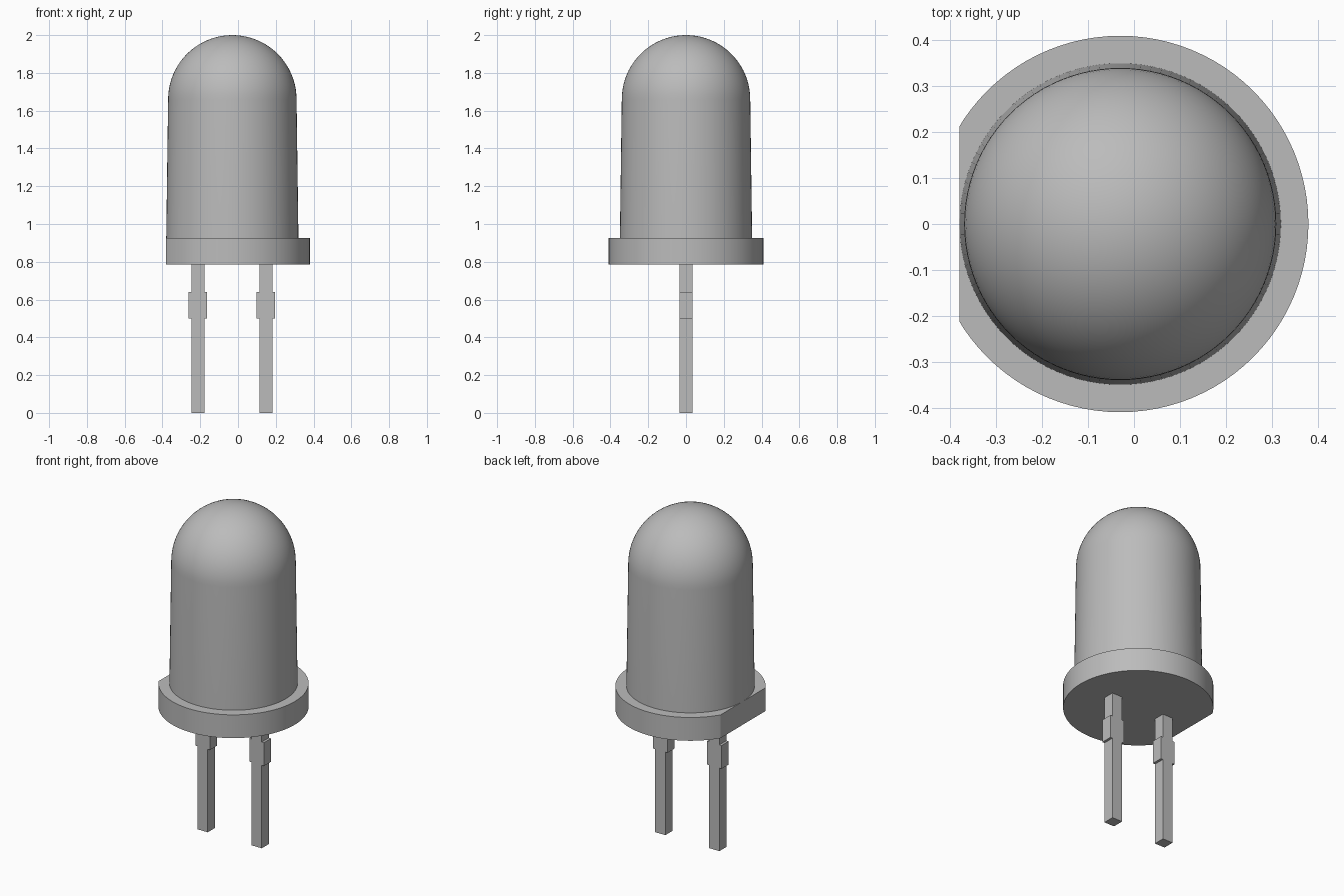
import bpy, bmesh, math
from mathutils import Vector

cube = bpy.data.objects.get("Cube")
if cube:
    bpy.data.objects.remove(cube, do_unlink=True)

AXIS_X = -0.03       # centre line of the lens and rim
RIM_LOW, RIM_TOP = 0.785, 0.925
DOME_R = 0.34

grey = bpy.data.materials.new("plain grey")
grey.use_nodes = True
colour = (0.5, 0.5, 0.5, 1)
grey.diffuse_color = colour
grey.node_tree.nodes["Principled BSDF"].inputs["Base Color"].default_value = colour


def finish(name, bm, smooth=False):
    bmesh.ops.recalc_face_normals(bm, faces=bm.faces[:])
    mesh = bpy.data.meshes.new(name)
    bm.to_mesh(mesh)
    bm.free()
    mesh.materials.append(grey)
    obj = bpy.data.objects.new(name, mesh)
    bpy.context.collection.objects.link(obj)
    if smooth:
        bpy.ops.object.select_all(action='DESELECT')
        obj.select_set(True)
        bpy.context.view_layer.objects.active = obj
        bpy.ops.object.shade_smooth_by_angle(angle=math.radians(30))
    return obj


# Lens: tapered wall and round dome, revolved about the centre line
bm = bmesh.new()
steps = 20
profile = [(0.35, RIM_TOP)]
for i in range(steps + 1):
    a = math.pi / 2 * i / steps
    profile.append((DOME_R * math.cos(a), 2 - DOME_R + DOME_R * math.sin(a)))
verts = [bm.verts.new((AXIS_X + r, 0, z)) for r, z in profile]
edges = [bm.edges.new(pair) for pair in zip(verts, verts[1:])]
bmesh.ops.spin(bm, geom=verts + edges, cent=(AXIS_X, 0, 0), axis=(0, 0, 1),
               angle=math.tau, steps=96, use_duplicate=False)
bmesh.ops.remove_doubles(bm, verts=bm.verts[:], dist=1e-4)
finish("lens", bm, smooth=True)

# Rim: disc with one side sliced flat
bm = bmesh.new()
bmesh.ops.create_cone(bm, cap_ends=True, segments=96, radius1=0.41, radius2=0.41,
                      depth=RIM_TOP - RIM_LOW)
bmesh.ops.translate(bm, verts=bm.verts[:],
                    vec=Vector((AXIS_X, 0, (RIM_LOW + RIM_TOP) / 2)))
cut = bmesh.ops.bisect_plane(bm, geom=bm.verts[:] + bm.edges[:] + bm.faces[:],
                             plane_co=(-0.38, 0, 0), plane_no=(-1, 0, 0),
                             clear_outer=True)
bmesh.ops.holes_fill(bm, edges=[e for e in bm.edges if e.is_boundary], sides=0)
finish("rim", bm, smooth=True)

# Legs: square pins with a wider collar, extruded from a mirrored outline
PIN, COLLAR, DEPTH = 0.034, 0.049, 0.034
half = [(PIN, 0), (PIN, 0.5), (COLLAR, 0.5), (COLLAR, 0.64), (PIN, 0.64), (PIN, RIM_LOW)]
outline = half + [(-x, z) for x, z in reversed(half)]
for name, x0 in (("right_leg", -0.212), ("left_leg", 0.148)):
    bm = bmesh.new()
    face = bm.faces.new([bm.verts.new((x0 + x, -DEPTH, z)) for x, z in outline])
    out = bmesh.ops.extrude_face_region(bm, geom=[face])
    moved = [v for v in out["geom"] if isinstance(v, bmesh.types.BMVert)]
    bmesh.ops.translate(bm, verts=moved, vec=Vector((0, 2 * DEPTH, 0)))
    finish(name, bm)
